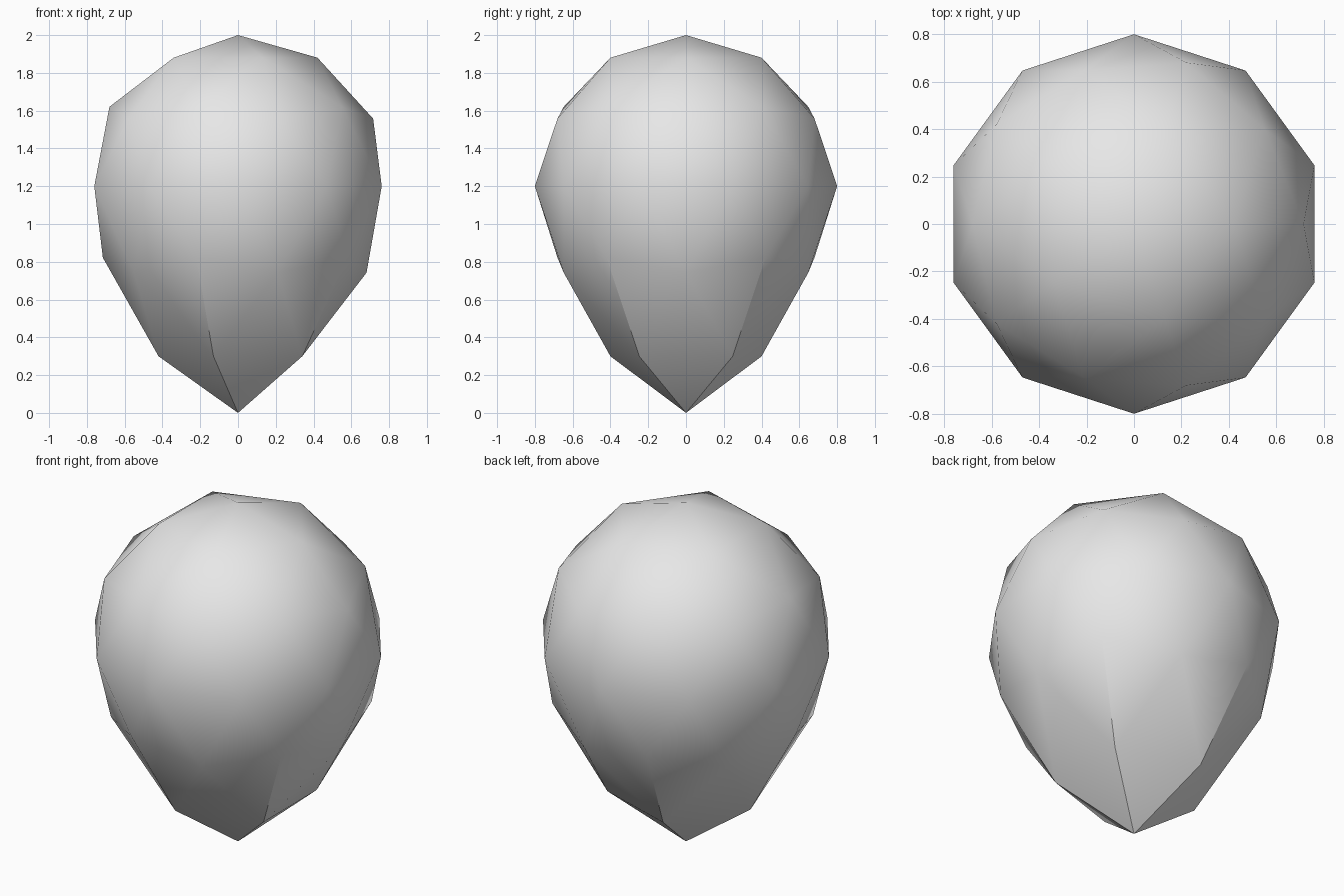
import bpy
import math

if "Cube" in bpy.data.objects:
    bpy.data.objects.remove(bpy.data.objects["Cube"])

RADIUS = 0.8
CENTRE_Z = 1.2

# Low-poly balloon body: icosphere whose lower half is drawn out to a point
bpy.ops.mesh.primitive_ico_sphere_add(subdivisions=2, radius=1.0)
body = bpy.context.object
body.name = "balloon_body"
for v in body.data.vertices:
    z = v.co.z
    if z < 0:
        z *= 1 + 0.5 * abs(z) ** 2.7
    v.co = (v.co.x * RADIUS, v.co.y * RADIUS, z * RADIUS + CENTRE_Z)

# Smooth surface, with the ridges at the tip kept sharp
bpy.ops.object.shade_smooth_by_angle(angle=math.radians(25))

# Single light grey colour
grey = bpy.data.materials.new("light_grey")
grey.diffuse_color = (0.8, 0.8, 0.8, 1.0)
grey.use_nodes = True
grey.node_tree.nodes["Principled BSDF"].inputs["Base Color"].default_value = grey.diffuse_color
body.data.materials.append(grey)
